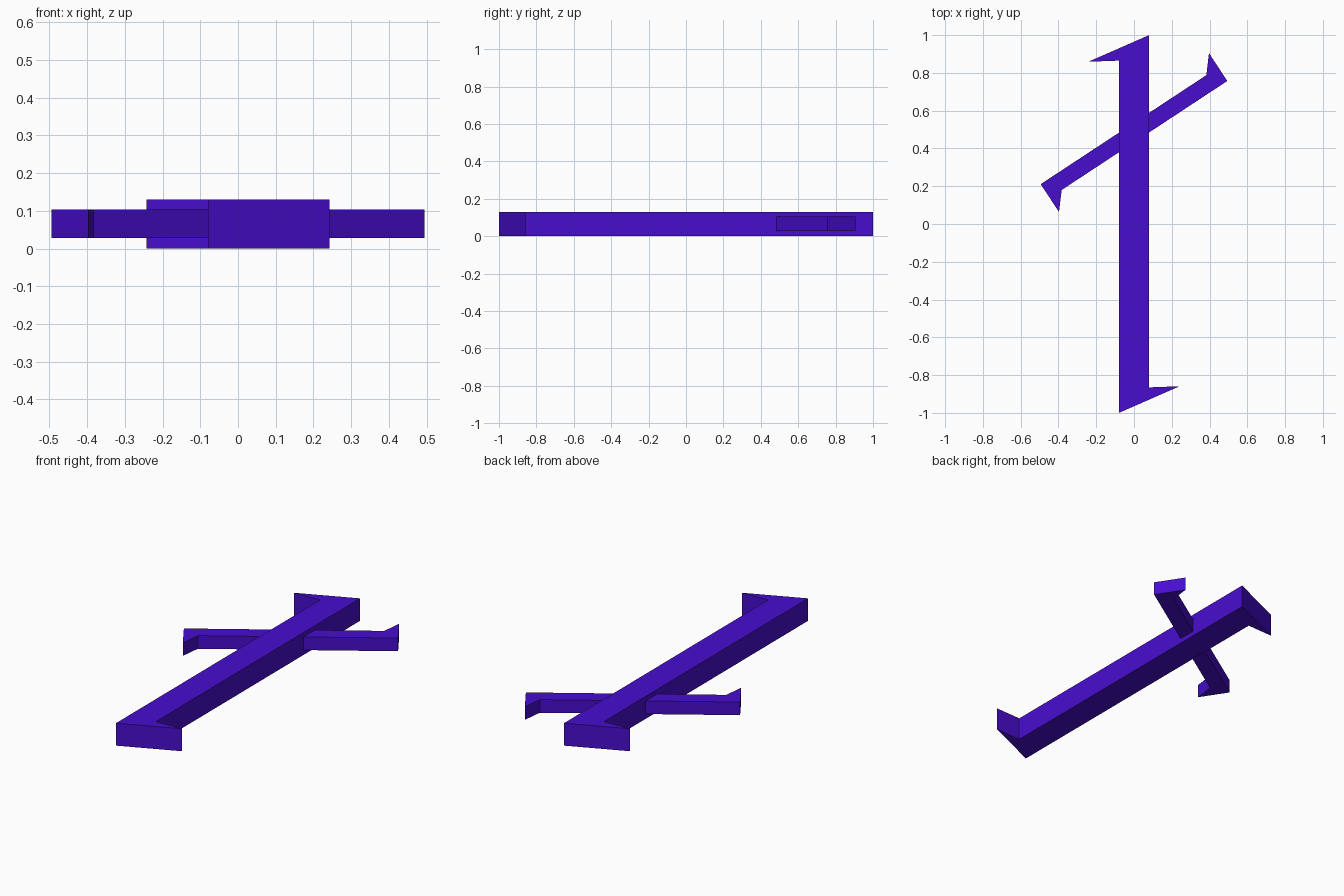
import bpy
import bmesh

cube = bpy.data.objects.get("Cube")
if cube:
    bpy.data.objects.remove(cube, do_unlink=True)

# Single violet colour
violet = bpy.data.materials.new("violet")
violet.use_nodes = True
colour = (0.065, 0.004, 0.62, 1.0)
violet.diffuse_color = colour
violet.node_tree.nodes["Principled BSDF"].inputs["Base Color"].default_value = colour


def hooked_bar(name, half_outline, centre_y, bottom, top):
    """Extrude a flat bar whose second half is the first turned half way round."""
    outline = half_outline + [(-x, -y) for x, y in half_outline]
    bm = bmesh.new()
    base = bm.faces.new([bm.verts.new((x, y + centre_y, bottom)) for x, y in outline])
    result = bmesh.ops.extrude_face_region(bm, geom=[base], use_keep_orig=True)
    lifted = [v for v in result["geom"] if isinstance(v, bmesh.types.BMVert)]
    bmesh.ops.translate(bm, verts=lifted, vec=(0, 0, top - bottom))
    bmesh.ops.recalc_face_normals(bm, faces=bm.faces)
    mesh = bpy.data.meshes.new(name)
    bm.to_mesh(mesh)
    bm.free()
    mesh.materials.append(violet)
    obj = bpy.data.objects.new(name, mesh)
    bpy.context.collection.objects.link(obj)
    return obj


# Long upright bar with a barb at each end
hooked_bar("main_bar", [(-0.08, -1.0), (0.242, -0.859), (0.08, -0.865)], 0, 0, 0.13)

# Thinner slanted bar passing through it, barbed at each end
hooked_bar("cross_bar", [(-0.494, -0.273), (-0.397, -0.421), (-0.383, -0.304)],
           0.484, 0.028, 0.104)
